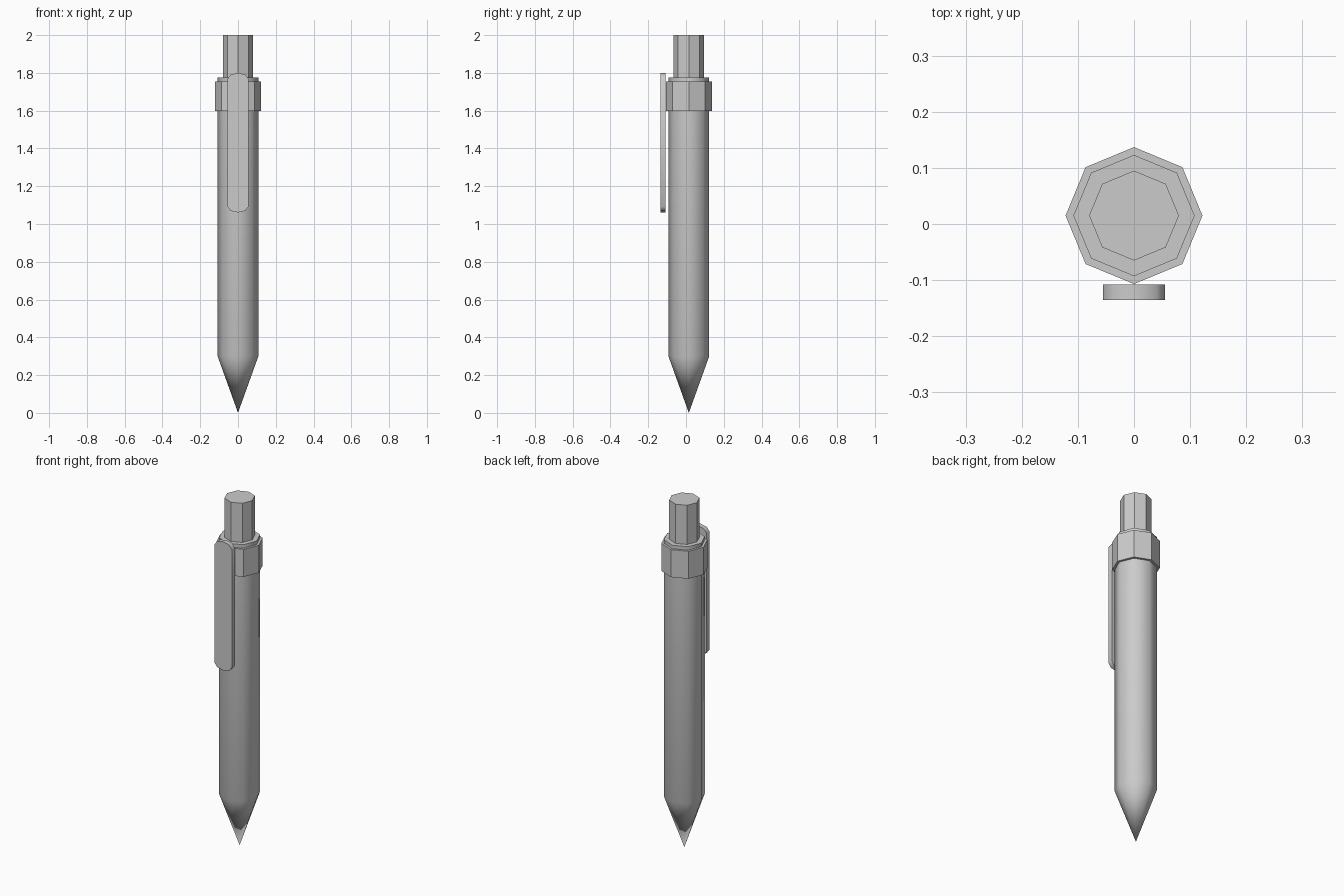
import bpy, bmesh
from math import sin, cos, pi, radians

if "Cube" in bpy.data.objects:
    bpy.data.objects.remove(bpy.data.objects["Cube"])

AXIS_Y = 0.015
SIDES = 8


def finish(name, bm, smooth_angle=None):
    bmesh.ops.recalc_face_normals(bm, faces=bm.faces)
    me = bpy.data.meshes.new(name)
    bm.to_mesh(me)
    bm.free()
    ob = bpy.data.objects.new(name, me)
    bpy.context.collection.objects.link(ob)
    if smooth_angle:
        bpy.ops.object.select_all(action='DESELECT')
        ob.select_set(True)
        bpy.context.view_layer.objects.active = ob
        bpy.ops.object.shade_smooth_by_angle(angle=radians(smooth_angle))
    return ob


def turned(name, profile, smooth_angle=None):
    """Eight-sided solid from (radius, z) pairs, bottom to top; radius 0 is a point."""
    bm = bmesh.new()
    rings = []
    for r, z in profile:
        n = SIDES if r > 0 else 1
        rings.append([bm.verts.new((r * cos(2 * pi * i / SIDES),
                                    AXIS_Y + r * sin(2 * pi * i / SIDES), z))
                      for i in range(n)])
    for lo, hi in zip(rings, rings[1:]):
        for i in range(SIDES):
            j = (i + 1) % SIDES
            if len(lo) == 1:
                bm.faces.new((lo[0], hi[j], hi[i]))
            else:
                bm.faces.new((lo[i], lo[j], hi[j], hi[i]))
    for ring in (rings[0], rings[-1]):
        if len(ring) > 1:
            bm.faces.new(ring)
    return finish(name, bm, smooth_angle)


# Barrel with pointed tip
turned("barrel", [(0, 0), (0.108, 0.3), (0.108, 1.775)], 50)
# Collar around the top of the barrel
turned("collar", [(0.122, 1.597), (0.122, 1.755)])
# Push button
turned("push_button", [(0.08, 1.75), (0.08, 2.0)])

# Pocket clip: flat strip with faceted round ends
bm = bmesh.new()
half_w, end_h, z_low, z_high = 0.055, 0.031, 1.092, 1.769
outline = []
for k in range(5):
    a = pi * k / 4
    outline.append((half_w * cos(a), z_high + end_h * sin(a)))
for k in range(5):
    a = pi + pi * k / 4
    outline.append((half_w * cos(a), z_low + end_h * sin(a)))
face = bm.faces.new([bm.verts.new((x, -0.135, z)) for x, z in outline])
ext = bmesh.ops.extrude_face_region(bm, geom=[face], use_keep_orig=True)
bmesh.ops.translate(bm, vec=(0, 0.027, 0),
                    verts=[g for g in ext["geom"] if isinstance(g, bmesh.types.BMVert)])
finish("pocket_clip", bm, 50)
